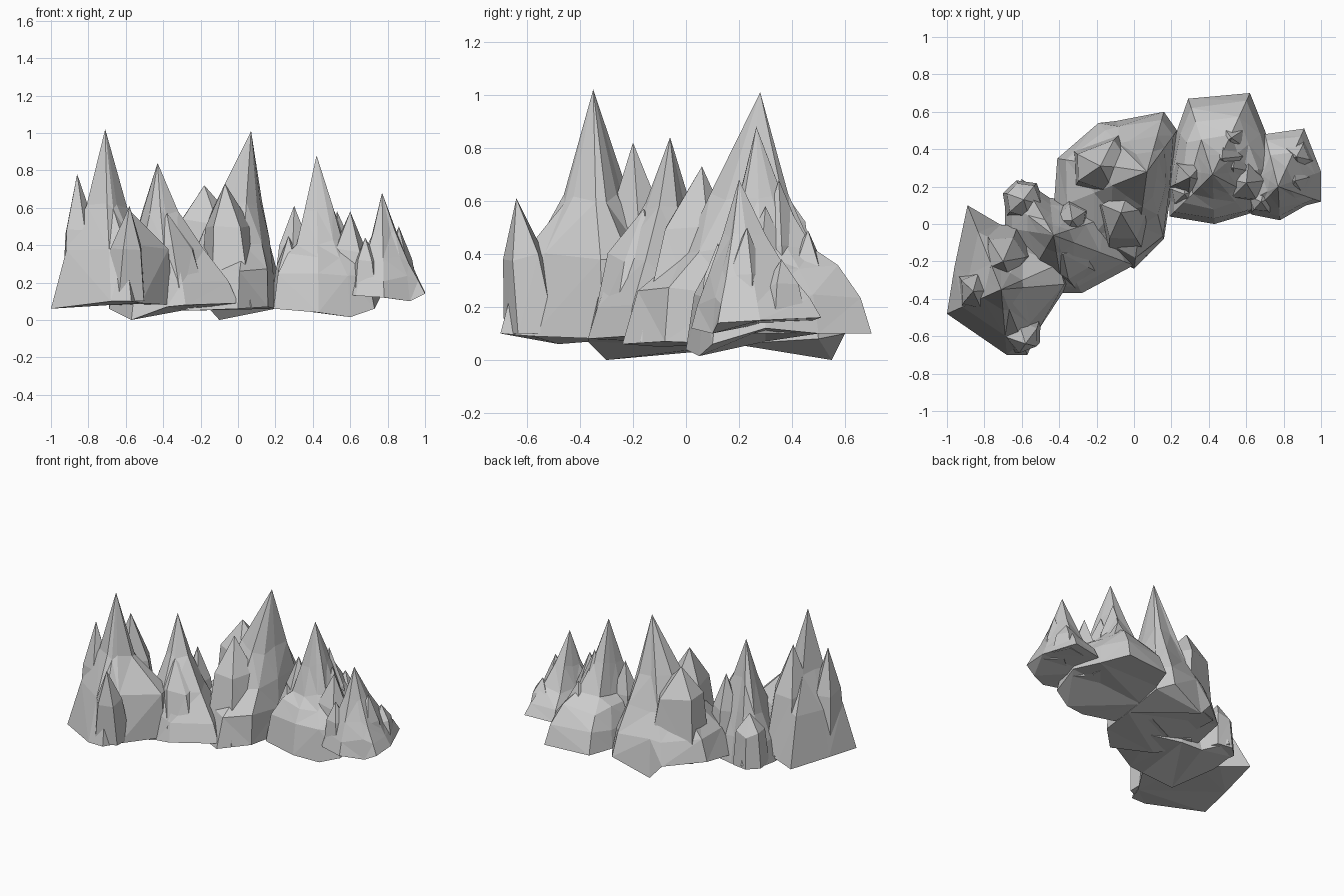
import bpy, bmesh, math, random
from mathutils import Vector

if "Cube" in bpy.data.objects:
    bpy.data.objects.remove(bpy.data.objects["Cube"])

random.seed(4)


def loft(name, rings, apex):
    """Faceted closed solid: stacked rings, flat underside, pointed top."""
    bm = bmesh.new()
    vr = [[bm.verts.new(p) for p in r] for r in rings]
    n = len(vr[0])
    for a, b in zip(vr, vr[1:]):
        for i in range(n):
            j = (i + 1) % n
            bm.faces.new((a[i], a[j], b[j], b[i]))
    top = bm.verts.new(apex)
    for i in range(n):
        bm.faces.new((vr[-1][i], vr[-1][(i + 1) % n], top))
    bm.faces.new(vr[0][::-1])
    bmesh.ops.triangulate(bm, faces=bm.faces[:])
    bmesh.ops.recalc_face_normals(bm, faces=bm.faces[:])
    me = bpy.data.meshes.new(name)
    bm.to_mesh(me)
    bm.free()
    ob = bpy.data.objects.new(name, me)
    bpy.context.collection.objects.link(ob)
    return ob


def rock(name, outline, peak, profile):
    """Main crag: ground outline drawn in towards its peak; profile = (pull-in, height).
    Optional 4th and 5th outline values scale the pull-in of the first two levels."""
    rings = [[Vector(p[:3]) for p in outline]]
    for level, (t, z) in enumerate(profile):
        ring = []
        for p in outline:
            s = p[3 + level] if len(p) > 3 + level else 1
            k = t * s + random.uniform(-.03, .03)
            ring.append(Vector((p[0] + (peak[0] - p[0]) * k, p[1] + (peak[1] - p[1]) * k,
                                z + random.uniform(-.02, .02))))
        rings.append(ring)
    loft(name, rings, peak)


def spike(name, peak, base, r, n=5, shoulder=.55, width=.68):
    """Smaller side spire leaning from base to peak."""
    p, b = Vector(peak), Vector(base)
    turn = random.uniform(0, math.tau)
    dirs = [(turn + (i + random.uniform(-.15, .15)) * math.tau / n) for i in range(n)]

    def ring(t, rad, wob):
        c = b.lerp(p, t)
        return [c + Vector((math.cos(a) * rad, math.sin(a) * rad,
                            random.uniform(-wob, wob))) for a in dirs]
    loft(name, [ring(0, r, 0), ring(shoulder, r * width, .02)], p)


# Tall left crag and its spires
rock("left_crag",
     [(-1, -.48, .06), (-.68, -.7, .1), (-.57, -.7, .1, .8), (-.52, -.58, .09, .6),
      (-.35, -.32, .08, .15), (-.37, -.2, .08, .3), (-.55, -.06, .08), (-.72, 0, .08),
      (-.89, .1, .1), (-.96, -.23, .08)],
     (-.71, -.35, 1.02), [(.3, .39), (.67, .61)])
spike("left_front_spire", (-.58, -.64, .61), (-.61, -.56, .1), .13)
spike("left_outer_spire", (-.86, -.36, .78), (-.83, -.36, .1), .14)
spike("left_rear_spire", (-.7, -.2, .82), (-.7, -.16, .1), .18)

# Second crag, with front shoulder and small rear lump
rock("second_crag",
     [(-.69, -.02, .06), (-.57, -.3, 0), (-.38, -.37, .07, .8, .8), (-.28, -.37, .08, .8, .8),
      (0, -.22, .09, .9, .9), (-.1, .05, .06), (-.3, .12, .05), (-.45, .14, .04),
      (-.6, .24, .1), (-.69, .14, .08)],
     (-.43, -.06, .84), [(.16, .22), (.45, .38), (.72, .58)])
spike("second_front_spire", (-.38, -.16, .57), (-.3, -.2, .09), .16, 6, .62, .75)
spike("second_rear_lump", (-.59, .13, .43), (-.59, .12, .08), .12, 6, .65, .8)
spike("second_side_spire", (-.33, .02, .6), (-.34, .02, .08), .13)

# Large central crag: high shoulder with two corner spires
rock("central_crag",
     [(0, -.24, .06, .8), (.16, -.08, .07, .6, .8), (.2, .18, .06, .5, .6), (.23, .5, .08),
      (.16, .6, .1), (-.1, .55, 0), (-.19, .54, .1), (-.41, .35, .12),
      (-.43, .08, .08), (-.25, -.1, .05)],
     (.07, .28, 1.01), [(.12, .26), (.42, .42), (.64, .62)])
spike("central_front_spire", (-.07, .06, .73), (-.03, 0, .07), .2, 5, .65, .68)
spike("central_rear_spire", (-.18, .31, .72), (-.13, .3, .1), .22, 5, .68, .7)

# Right crag: broad ledge below a narrower spire, ringed with small spires
rock("right_crag",
     [(.19, .04, .06), (.43, 0, .04), (.6, .05, .015), (.73, .1, .06),
      (.76, .3, .12), (.7, .5, .1), (.62, .7, .1), (.29, .67, .1),
      (.23, .5, .1), (.19, .3, .07)],
     (.42, .265, .88), [(.1, .23), (.3, .34), (.53, .41), (.74, .6)])
spike("right_outer_spire", (.6, .22, .58), (.59, .22, .1), .15)
spike("right_inner_spire", (.3, .25, .61), (.3, .25, .1), .13)
spike("right_rear_spire", (.47, .35, .68), (.48, .36, .1), .15)
spike("right_front_spire", (.27, .16, .45), (.28, .16, .07), .11)
spike("right_side_spire", (.53, .3, .58), (.52, .3, .1), .15)
spike("right_back_spire", (.52, .46, .49), (.51, .42, .1), .15)

# Small end crag
rock("end_crag",
     [(.57, .1, .14), (.63, .05, .13), (.78, .02, .12), (.92, .1, .1),
      (1, .12, .14), (1, .28, .15), (.91, .51, .16), (.7, .48, .15), (.63, .3, .14)],
     (.77, .2, .68), [(.13, .22), (.4, .32), (.69, .46)])
spike("end_front_spire", (.68, .12, .44), (.69, .14, .14), .1)
spike("end_side_spire", (.86, .23, .5), (.86, .22, .14), .11)
spike("end_rear_spire", (.87, .36, .38), (.86, .36, .15), .11)
